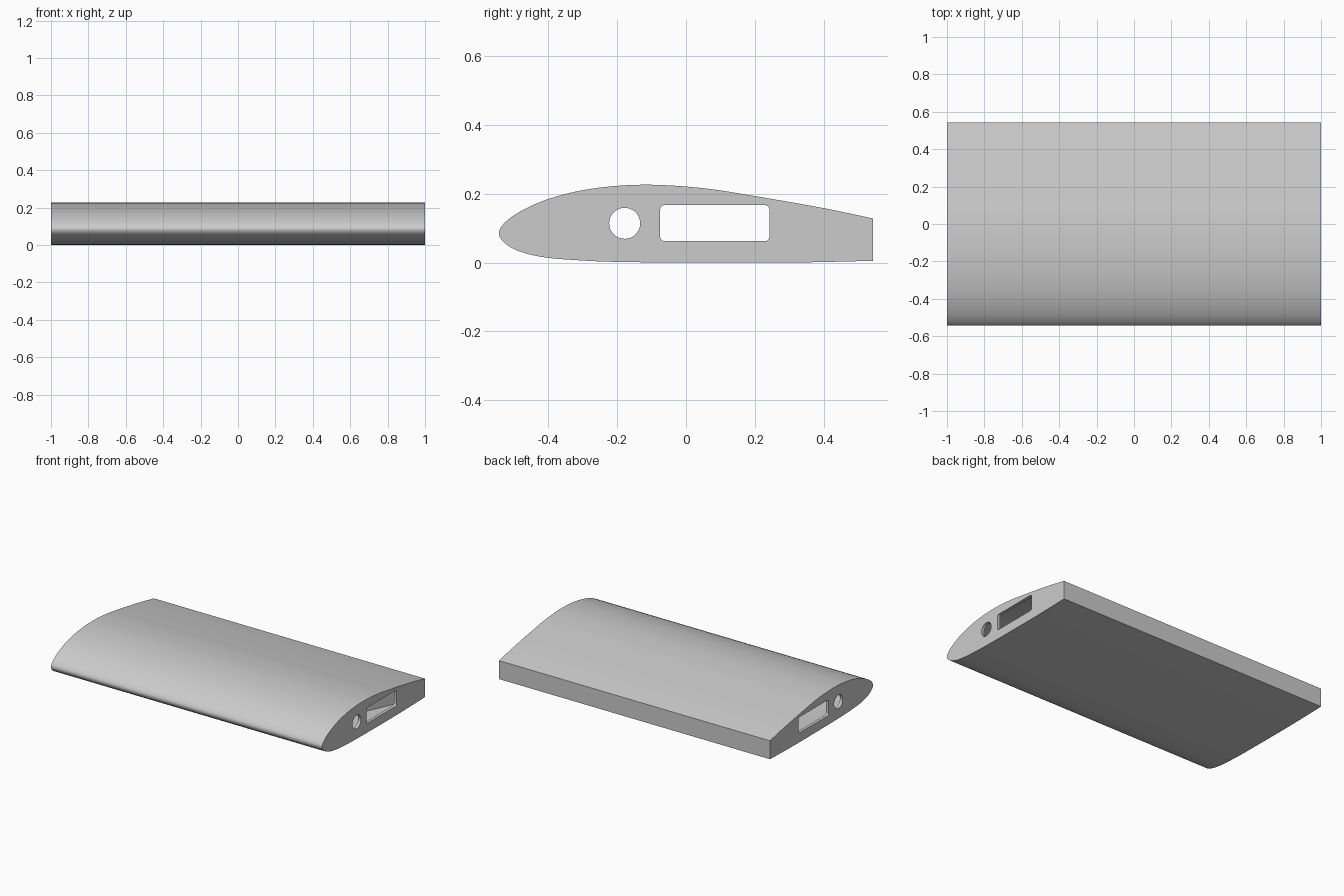
import bpy, bmesh, math
from mathutils import Vector, Matrix

old = bpy.data.objects.get("Cube")
if old:
    bpy.data.objects.remove(old, do_unlink=True)

grey = bpy.data.materials.new("light grey")
grey.use_nodes = True
colour = (0.6, 0.6, 0.6, 1)
grey.diffuse_color = colour
grey.node_tree.nodes["Principled BSDF"].inputs["Base Color"].default_value = colour


def smooth_path(pts, steps=5):
    """Catmull-Rom curve through open (y, z) points."""
    p = [Vector(q) for q in pts]
    p = [2 * p[0] - p[1]] + p + [2 * p[-1] - p[-2]]
    out = []
    for a, b, c, d in zip(p, p[1:], p[2:], p[3:]):
        for i in range(steps):
            t = i / steps
            out.append(0.5 * (2 * b + (c - a) * t + (2 * a - 5 * b + 4 * c - d) * t ** 2
                              + (3 * b - a - 3 * c + d) * t ** 3))
    return out + [p[-2]]


def inset(pts, dist):
    """Move a counter-clockwise outline inwards."""
    out = []
    for i, p in enumerate(pts):
        n1 = (p - pts[i - 1]).normalized()
        n2 = (pts[(i + 1) % len(pts)] - p).normalized()
        side = Vector((-n1.y - n2.y, n1.x + n2.x))
        out.append(p + side * dist / (1 + n1.dot(n2)))
    return out


def make_object(name, bm):
    bmesh.ops.recalc_face_normals(bm, faces=bm.faces[:])
    mesh = bpy.data.meshes.new(name)
    bm.to_mesh(mesh)
    bm.free()
    mesh.materials.append(grey)
    obj = bpy.data.objects.new(name, mesh)
    bpy.context.collection.objects.link(obj)
    return obj


def prism(name, pts, half):
    """Extrude a (y, z) outline from -half to half along x."""
    bm = bmesh.new()
    face = bm.faces.new([bm.verts.new((-half, p[0], p[1])) for p in pts])
    new = bmesh.ops.extrude_face_region(bm, geom=[face])["geom"]
    bmesh.ops.translate(bm, vec=(2 * half, 0, 0),
                        verts=[v for v in new if isinstance(v, bmesh.types.BMVert)])
    return make_object(name, bm)


def combine(obj, other, operation):
    mod = obj.modifiers.new(operation.lower(), "BOOLEAN")
    mod.operation, mod.object, mod.solver = operation, other, "EXACT"
    bpy.context.view_layer.objects.active = obj
    bpy.ops.object.modifier_apply(modifier=mod.name)


def arc(y, z, r, start, end, n):
    angles = [math.radians(start + (end - start) * i / n) for i in range(n + 1)]
    return [Vector((y + r * math.cos(a), z + r * math.sin(a))) for a in angles]


# Wing section, from the top of the blunt rear edge round the nose
section = smooth_path([
    (0.543, 0.128), (0.4, 0.158), (0.2, 0.193), (0.05, 0.216), (-0.1, 0.226),
    (-0.22, 0.221), (-0.32, 0.206), (-0.41, 0.181), (-0.48, 0.149), (-0.525, 0.117),
    (-0.543, 0.088), (-0.53, 0.06), (-0.485, 0.033), (-0.41, 0.015), (-0.3, 0.006),
    (-0.2, 0.002), (0, 0), (0.3, 0), (0.543, 0.005)])

wing_skin = prism("wing_skin", section, 1)
cavity = prism("cavity_cutter", inset(section, 0.012), 0.98)
combine(wing_skin, cavity, "DIFFERENCE")

# Diagonal inner ribs, trimmed to the cavity
bm = bmesh.new()
for i in range(4):
    x = -0.75 + i * 0.5
    turn = math.radians(65 if i % 2 else -65)
    bmesh.ops.create_cube(bm, size=1, matrix=Matrix.Translation((x, 0, 0.1))
                          @ Matrix.Rotation(turn, 4, "Z") @ Matrix.Diagonal((1.1, 0.012, 0.4, 1)))
inner_ribs = make_object("inner_ribs", bm)
combine(inner_ribs, cavity, "INTERSECT")

# Round rod hole and rounded spar slot, cut through every rib
rod_cutter = prism("rod_cutter", arc(-0.178, 0.114, 0.045, 0, 350, 35), 1.2)
r, y0, y1, z0, z1 = 0.013, -0.075, 0.242, 0.062, 0.167
slot = []
for i, (y, z) in enumerate([(y1 - r, z1 - r), (y0 + r, z1 - r), (y0 + r, z0 + r), (y1 - r, z0 + r)]):
    slot += arc(y, z, r, 90 * i, 90 * i + 90, 5)
slot_cutter = prism("slot_cutter", slot, 1.2)
for part in (wing_skin, inner_ribs):
    for cutter in (rod_cutter, slot_cutter):
        combine(part, cutter, "DIFFERENCE")

for helper in (cavity, rod_cutter, slot_cutter):
    bpy.data.objects.remove(helper, do_unlink=True)

# Smooth curved skin with crisp ends and rear edge
for part in (wing_skin, inner_ribs):
    bpy.ops.object.select_all(action="DESELECT")
    part.select_set(True)
    bpy.context.view_layer.objects.active = part
    bpy.ops.object.shade_smooth_by_angle(angle=math.radians(35))
